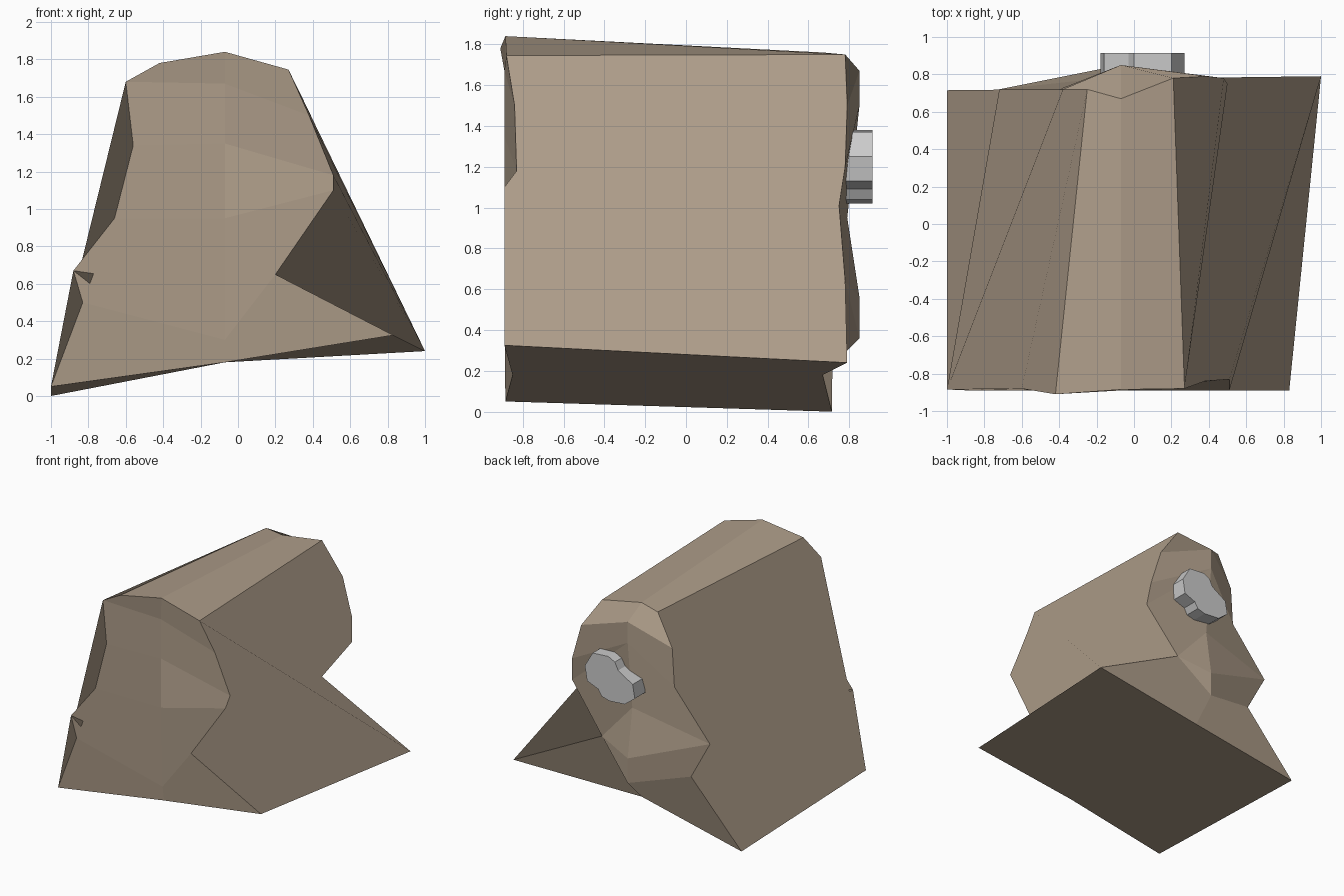
import bpy, bmesh
from mathutils import Vector

if "Cube" in bpy.data.objects:
    bpy.data.objects.remove(bpy.data.objects["Cube"])

mat = bpy.data.materials.new("brown_stone")
mat.diffuse_color = (0.42, 0.335, 0.25, 1)
mat.use_nodes = True
mat.node_tree.nodes["Principled BSDF"].inputs["Base Color"].default_value = mat.diffuse_color

# Boulder outlines, each read from top to bottom
front_left = [(-.42, -.91, 1.78), (-.60, -.88, 1.68), (-.56, -.89, 1.34), (-.66, -.89, .95),
              (-.88, -.89, .67), (-.83, -.89, .50), (-1, -.885, .05)]
front_mid = [(-.07, y, z) for y, z in
             [(-.885, 1.84), (-.89, 1.67), (-.89, 1.35), (-.89, .95), (-.87, .30), (-.85, .18)]]
front_right = [(.27, -.88, 1.745), (.38, -.84, 1.5), (.51, -.83, 1.18), (.51, -.89, 1.1),
               (.20, -.89, .65), (.83, -.89, .325)]
back_left = [(-.25, .72, 1.75), (-.38, .72, 1.49), (-.40, .72, 1.18), (-.72, .72, .80),
             (-.55, .72, .49), (-1, .715, 0)]
back_mid = [(-.07, y, z) for y, z in
            [(.67, 1.76), (.85, 1.67), (.85, 1.5), (.79, .95), (.85, .56), (.85, .36), (.67, .18)]]
back_right = [(.21, .78, 1.75), (.39, .79, 1.5), (.48, .78, 1.2), (.50, .75, 1.01),
              (.21, .78, .64), (1, .79, .24)]

bm = bmesh.new()


def rail(points):
    return [bm.verts.new(p) for p in points]


def rows(a, b, pairs):
    """Join two outlines with one face between each pair of matching rows."""
    for (i, j), (k, m) in zip(pairs, pairs[1:]):
        bm.faces.new(a[i:k + 1] + b[j:m + 1][::-1])


def fan(hub, points):
    return [bm.faces.new((hub, p, q)) for p, q in zip(points, points[1:])]


fl, fm, fr = rail(front_left), rail(front_mid), rail(front_right)
kl, km, kr = rail(back_left), rail(back_mid), rail(back_right)

# Front and back caps
rows(fl, fm, [(0, 0), (1, 1), (2, 2), (3, 3), (5, 4), (6, 5)])
rows(fr, fm, [(i, i) for i in range(6)])
rows(kl, km, [(0, 0), (1, 1), (2, 2), (3, 3), (3, 4), (4, 5), (5, 6)])
rows(kr, km, [(0, 0), (1, 1), (2, 2), (3, 2), (4, 3), (4, 4), (4, 5), (5, 6)])

# Top and underside
bm.faces.new((fl[0], fm[0], km[0], kl[0]))
bm.faces.new((fm[0], fr[0], kr[0], km[0]))
bm.faces.new((fl[-1], kl[-1], km[-1], kr[-1], fr[-1], fm[-1]))

# Left and right walls, fanned from their far corners
left = fan(fl[6], fl[1:6][::-1] + kl) + [bm.faces.new((fl[0], fl[1], kl[0]))]
right = fan(kr[5], fr[::-1]) + fan(fr[0], kr)


def finish(name, material=None, flat_groups=()):
    bmesh.ops.recalc_face_normals(bm, faces=bm.faces)
    bm.faces.index_update()
    bm.normal_update()
    shared = {}
    for group in flat_groups:
        n = sum((f.normal * f.calc_area() for f in group), Vector()).normalized()
        shared.update({f.index: n for f in group})
    me = bpy.data.meshes.new(name)
    bm.to_mesh(me)
    bm.free()
    if shared:  # each wall is shaded as one flat plane
        normals = [shared.get(p.index, p.normal).copy() for p in me.polygons for _ in p.vertices]
        me.normals_split_custom_set(normals)
    ob = bpy.data.objects.new(name, me)
    bpy.context.collection.objects.link(ob)
    if material:
        me.materials.append(material)


finish("boulder", mat, (left, right))

# Grey pebble set into the back
outline = [(.27, 1.25), (.20, 1.37), (.06, 1.38), (0, 1.35), (-.03, 1.29), (-.16, 1.21),
           (-.18, 1.10), (-.09, 1.03), (.05, 1.02), (.12, 1.04), (.15, 1.09), (.25, 1.13)]
bm = bmesh.new()
inner = [bm.verts.new((x, .78, z)) for x, z in outline]
outer = [bm.verts.new((x, .915, z)) for x, z in outline]
bm.faces.new(inner)
bm.faces.new(outer)
for i in range(len(outline)):
    n = (i + 1) % len(outline)
    bm.faces.new((inner[i], inner[n], outer[n], outer[i]))
finish("pebble")
